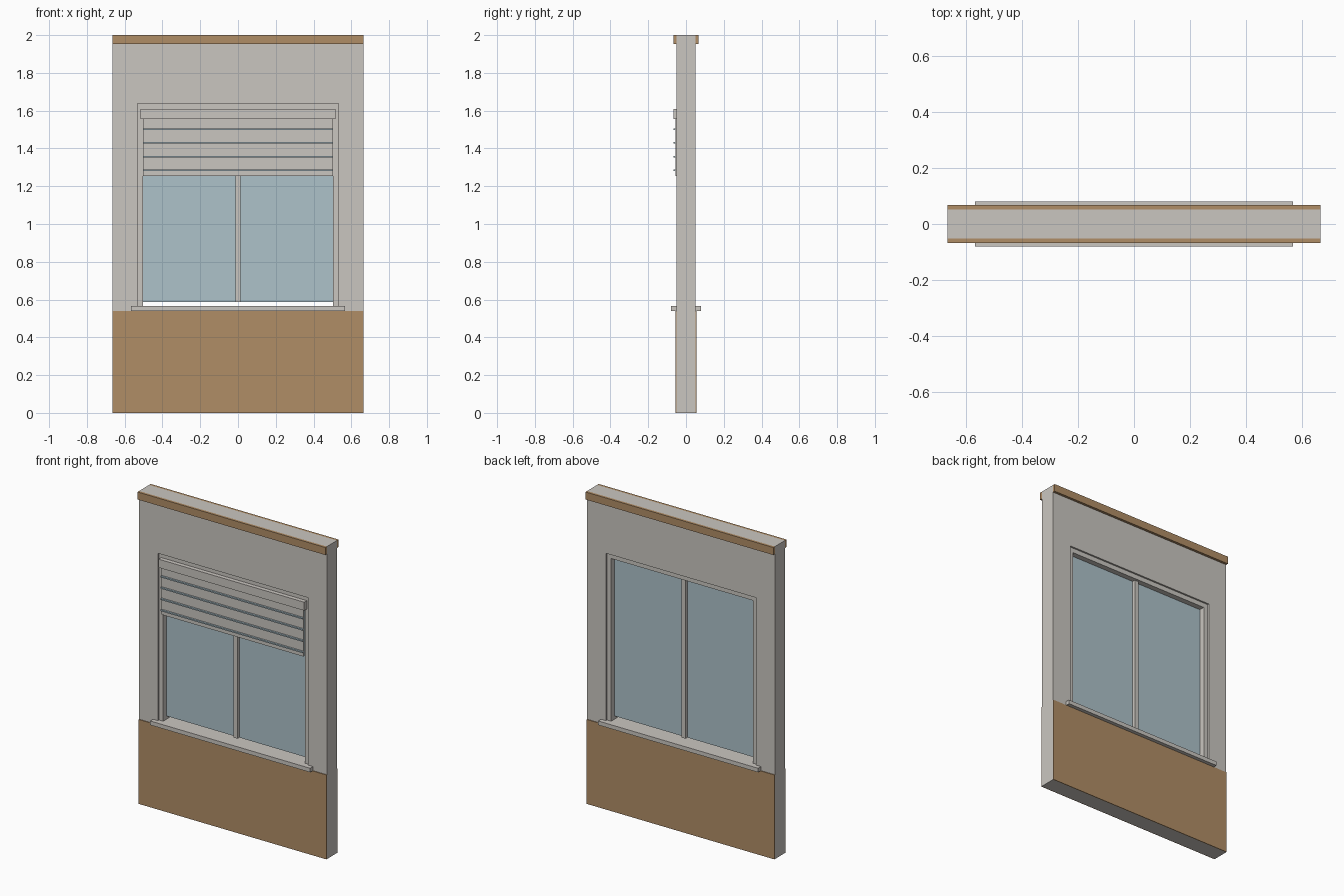
import bpy, bmesh

if "Cube" in bpy.data.objects:
    bpy.data.objects.remove(bpy.data.objects["Cube"])


def material(name, r, g, b):
    lin = [((c / 255 + 0.055) / 1.055) ** 2.4 for c in (r, g, b)]
    m = bpy.data.materials.new(name)
    m.diffuse_color = (*lin, 1)
    m.use_nodes = True
    m.node_tree.nodes["Principled BSDF"].inputs["Base Color"].default_value = m.diffuse_color
    return m


PLASTER = material("warm_grey", 202, 198, 192)
WOOD = material("light_wood", 176, 141, 102)
GLASS = material("pale_blue_glass", 174, 194, 202)


def finish(name, bm, mat):
    bmesh.ops.recalc_face_normals(bm, faces=bm.faces)
    me = bpy.data.meshes.new(name)
    bm.to_mesh(me)
    bm.free()
    me.materials.append(mat)
    ob = bpy.data.objects.new(name, me)
    bpy.context.collection.objects.link(ob)
    return ob


def box(name, x, y, z, mat):
    """Box from (min, max) ranges."""
    bm = bmesh.new()
    bmesh.ops.create_cube(bm, size=1)
    for v in bm.verts:
        v.co = [r[0] if c < 0 else r[1] for c, r in zip(v.co, (x, y, z))]
    return finish(name, bm, mat)


def extruded_outline(name, loops, y, mat):
    """Quads between an outer and inner rectangle, extruded along y."""
    bm = bmesh.new()
    rings = []
    for x, z0, z1 in loops:
        corners = [(-x, z0), (x, z0), (x, z1), (-x, z1)]
        rings.append([bm.verts.new((cx, y[0], cz)) for cx, cz in corners])
    outer, inner = rings
    for i in range(4):
        j = (i + 1) % 4
        bm.faces.new((outer[i], outer[j], inner[j], inner[i]))
    ext = bmesh.ops.extrude_face_region(bm, geom=bm.faces[:], use_keep_orig=True)
    for v in ext["geom"]:
        if isinstance(v, bmesh.types.BMVert):
            v.co.y = y[1]
    return finish(name, bm, mat)


W = 0.665          # half width of the wall
T = 0.051          # half depth of the wall

# Wall with window opening
extruded_outline("wall", [(W, 0, 2), (0.532, 0.55, 1.637)], (-T, T), PLASTER)

# Wood panelling and top rail on both faces
for side, s in (("front", -1), ("back", 1)):
    for part, depth, z in (("lower_panel", 0.056, (0, 0.54)),
                           ("top_rail", 0.067, (1.952, 2))):
        y = sorted((s * T, s * depth))
        box(f"{side}_{part}", (-W, W), y, z, WOOD)

# Sill running through the opening
box("window_sill", (-0.566, 0.566), (-0.08, 0.08), (0.54, 0.566), PLASTER)

# Window frame, open at the bottom above the sill
for side, s in (("left", -1), ("right", 1)):
    box(f"{side}_frame_post", sorted((s * 0.502, s * 0.532)), (-0.04, 0.04),
        (0.566, 1.637), PLASTER)
box("frame_head", (-0.502, 0.502), (-0.04, 0.04), (1.607, 1.637), PLASTER)
box("centre_mullion", (-0.014, 0.014), (-0.025, 0.025), (0.586, 1.607), PLASTER)
box("glass_pane", (-0.502, 0.502), (-0.005, 0.005), (0.586, 1.607), GLASS)

# Blind: head box, fabric and thin slats
box("blind_head_box", (-0.516, 0.516), (-0.067, -0.035), (1.556, 1.61), PLASTER)
box("blind_fabric", (-0.502, 0.502), (-0.055, -0.047), (1.254, 1.556), PLASTER)
for i in range(4):
    z = 1.501 - i * 0.072
    box(f"blind_slat_{i + 1}", (-0.502, 0.502), (-0.067, -0.055),
        (z - 0.004, z + 0.004), GLASS)
